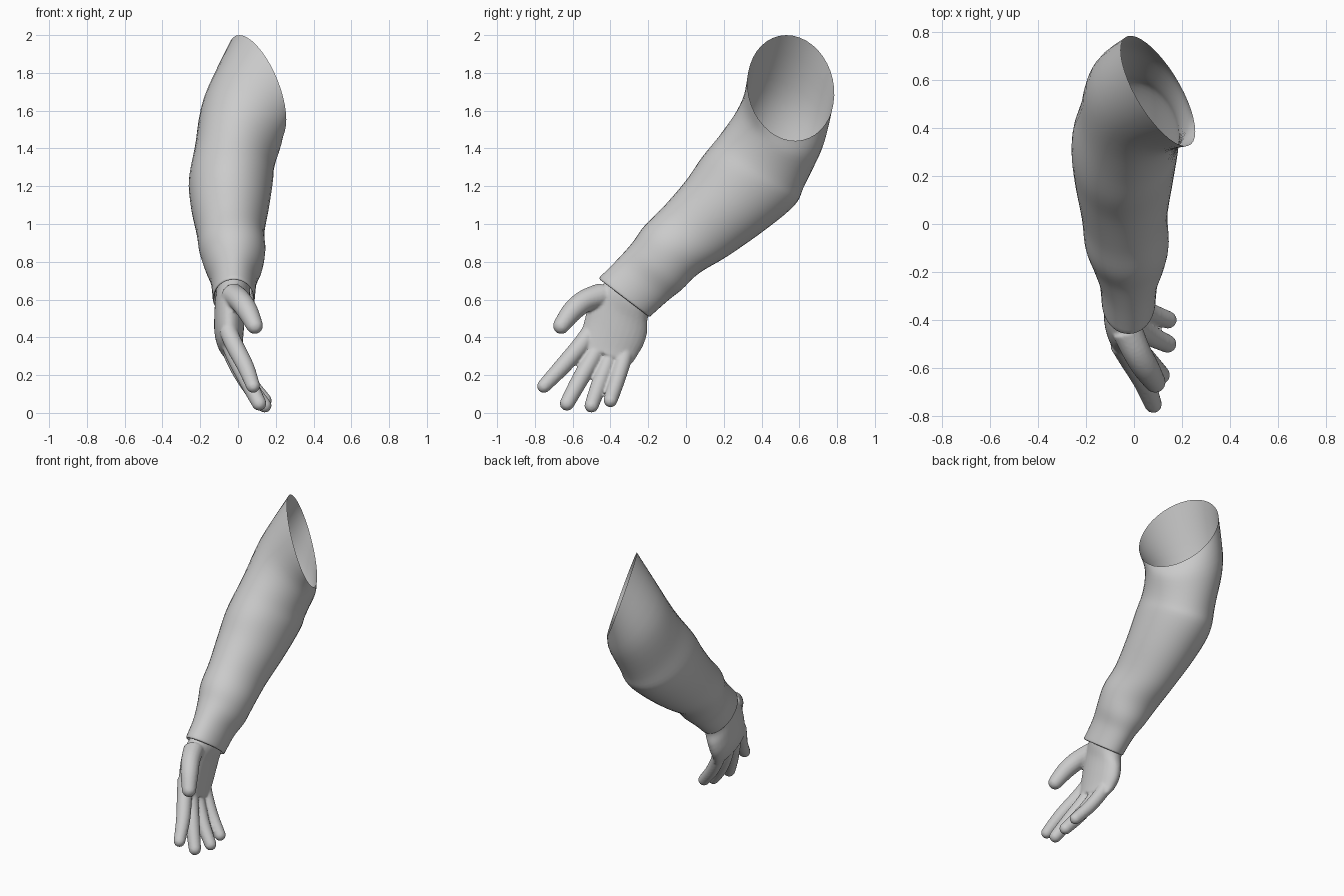
import bpy, bmesh, math
from mathutils import Vector

if "Cube" in bpy.data.objects:
    bpy.data.objects.remove(bpy.data.objects["Cube"])


def spline(rows, steps):
    """Catmull-Rom interpolation of rows of numbers."""
    out = []
    n = len(rows)
    for i in range(n - 1):
        p0, p1, p2, p3 = (rows[min(max(i + k, 0), n - 1)] for k in (-1, 0, 1, 2))
        for s in range(steps):
            t = s / steps
            out.append([0.5 * (2 * b + (c - a) * t + (2 * a - 5 * b + 4 * c - d) * t * t
                               + (3 * b - a - 3 * c + d) * t ** 3)
                        for a, b, c, d in zip(p0, p1, p2, p3)])
    out.append(list(rows[-1]))
    return out


def loft(bm, rings, segs, caps=False):
    """Skin elliptical rings given as centre + two half axes (9 numbers)."""
    loops = []
    for r in rings:
        c, a, b = Vector(r[0:3]), Vector(r[3:6]), Vector(r[6:9])
        loops.append([bm.verts.new(c + a * math.cos(2 * math.pi * k / segs)
                                   + b * math.sin(2 * math.pi * k / segs)) for k in range(segs)])
    for lo, hi in zip(loops, loops[1:]):
        for k in range(segs):
            j = (k + 1) % segs
            bm.faces.new((lo[k], lo[j], hi[j], hi[k]))
    if caps:
        bm.faces.new(loops[0][::-1])
        bm.faces.new(loops[-1])


def section(fy, fz, by, bz, xl, xr):
    """Ring from its front point, back point and x extent."""
    return [(xl + xr) / 2, (fy + by) / 2, (fz + bz) / 2,
            0, (fy - by) / 2, (fz - bz) / 2, (xl - xr) / 2, 0, 0]


def finger(bm, pts, radii):
    """Tapered tube with a rounded tip."""
    path = spline([list(p) + [r] for p, r in zip(pts, radii)], 6)
    rings = []

    def add(c, d, r):
        u = d.cross(Vector((1, 0, 0))).normalized()
        v = d.cross(u).normalized()
        rings.append([*c, *(u * r), *(v * r)])

    for i, p in enumerate(path):
        d = (Vector(path[min(i + 1, len(path) - 1)][:3]) - Vector(path[max(i - 1, 0)][:3])).normalized()
        add(Vector(p[:3]), d, p[3])
    for ang in (25, 50, 70, 85):
        g = math.radians(ang)
        add(Vector(p[:3]) + d * p[3] * math.sin(g), d, p[3] * math.cos(g))
    loft(bm, rings, 16, True)


def finish(bm, name):
    bmesh.ops.recalc_face_normals(bm, faces=bm.faces)
    me = bpy.data.meshes.new(name)
    bm.to_mesh(me)
    bm.free()
    me.polygons.foreach_set("use_smooth", [True] * len(me.polygons))
    ob = bpy.data.objects.new(name, me)
    bpy.context.collection.objects.link(ob)
    return ob


# Sleeve: slanted open top, elbow, forearm, cuff
sleeve_rings = [
    [0.10, 0.555, 1.72, 0.11, -0.23, 0.04, -0.11, 0.01, 0.277],
    [0.02, 0.51, 1.53, 0.08, -0.217, 0.09, -0.19, -0.01, 0.155],
    [-0.02, 0.41, 1.345, 0.025, -0.217, 0.14, -0.21, 0.0, 0.055],
    section(0.09, 1.36, 0.575, 1.10, -0.26, 0.185),
    section(0.00, 1.23, 0.42, 0.97, -0.25, 0.165),
    section(-0.12, 1.09, 0.22, 0.83, -0.22, 0.14),
    section(-0.22, 0.99, 0.07, 0.74, -0.205, 0.145),
    section(-0.285, 0.90, -0.02, 0.655, -0.175, 0.13),
    section(-0.365, 0.81, -0.095, 0.595, -0.145, 0.10),
    section(-0.455, 0.72, -0.185, 0.515, -0.135, 0.09),
]
bm = bmesh.new()
rings = spline(sleeve_rings, 5)
cuff = rings[-1]
down = Vector((0, -0.62, -0.78))
# Rolled cuff lip turning back inside
for scale, shift in ((0.99, 0.008), (0.95, 0.012), (0.91, 0.006), (0.89, -0.01), (0.87, -0.06)):
    c = Vector(cuff[:3]) + down * shift
    rings.append([*c] + [v * scale for v in cuff[3:]])
loft(bm, rings, 40)
finish(bm, "sleeve")

# Hand: palm plus five fingers, fused by a voxel remesh
bm = bmesh.new()
palm = [
    section(-0.36, 0.75, -0.14, 0.59, -0.11, 0.065),
    section(-0.43, 0.69, -0.20, 0.51, -0.12, 0.06),
    section(-0.50, 0.62, -0.205, 0.43, -0.125, 0.04),
    section(-0.535, 0.50, -0.225, 0.36, -0.125, 0.03),
    section(-0.555, 0.41, -0.26, 0.30, -0.105, 0.025),
    section(-0.55, 0.355, -0.285, 0.26, -0.07, 0.025),
]
loft(bm, spline(palm, 5), 28, True)
digits = [
    # index, middle, ring, little, thumb
    ([(-0.055, -0.50, 0.44), (-0.02, -0.555, 0.36), (0.04, -0.655, 0.245), (0.08, -0.752, 0.142)],
     (0.047, 0.048, 0.045, 0.037)),
    ([(-0.06, -0.44, 0.42), (-0.02, -0.485, 0.31), (0.05, -0.565, 0.17), (0.112, -0.63, 0.05)],
     (0.047, 0.047, 0.045, 0.039)),
    ([(-0.06, -0.38, 0.40), (-0.02, -0.41, 0.28), (0.055, -0.46, 0.15), (0.14, -0.50, 0.039)],
     (0.046, 0.044, 0.043, 0.038)),
    ([(-0.05, -0.31, 0.38), (-0.015, -0.33, 0.285), (0.055, -0.365, 0.17), (0.142, -0.4, 0.066)],
     (0.046, 0.043, 0.041, 0.037)),
    ([(-0.03, -0.44, 0.625), (0.01, -0.53, 0.595), (0.05, -0.60, 0.54), (0.088, -0.66, 0.462)],
     (0.065, 0.06, 0.056, 0.045)),
]
for pts, radii in digits:
    finger(bm, pts, radii)
hand = finish(bm, "hand")
mod = hand.modifiers.new("fuse", 'REMESH')
mod.mode = 'VOXEL'
mod.voxel_size = 0.008
mod.use_smooth_shade = True
mod = hand.modifiers.new("soften", 'SMOOTH')
mod.factor = 0.5
mod.iterations = 4
